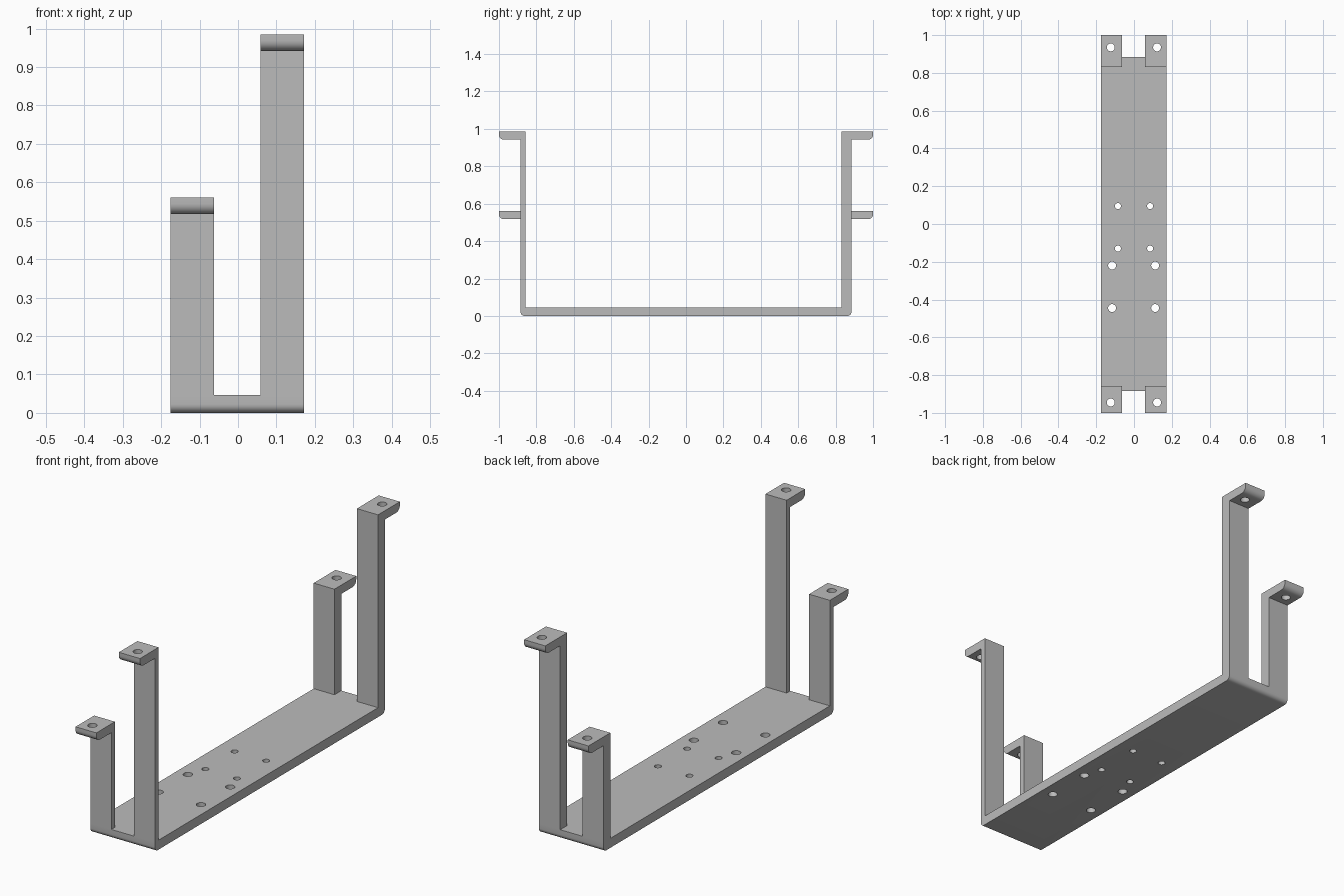
import bpy, bmesh, math

if "Cube" in bpy.data.objects:
    bpy.data.objects.remove(bpy.data.objects["Cube"])

grey = bpy.data.materials.new("plain grey")
grey.diffuse_color = (0.5, 0.5, 0.5, 1)
grey.use_nodes = True
grey.node_tree.nodes["Principled BSDF"].inputs["Base Color"].default_value = grey.diffuse_color


def arc(cy, cz, r, a0, a1, n=6):
    """Points of a rounded corner, angles in degrees."""
    return [(cy + r * math.cos(math.radians(a0 + (a1 - a0) * i / n)),
             cz + r * math.sin(math.radians(a0 + (a1 - a0) * i / n))) for i in range(n + 1)]


def extrude(name, outline, x0, x1):
    """Extrude a (y, z) outline along x."""
    bm = bmesh.new()
    face = bm.faces.new([bm.verts.new((x0, y, z)) for y, z in outline])
    new = bmesh.ops.extrude_face_region(bm, geom=[face])["geom"]
    bmesh.ops.translate(bm, vec=(x1 - x0, 0, 0),
                        verts=[v for v in new if isinstance(v, bmesh.types.BMVert)])
    bmesh.ops.recalc_face_normals(bm, faces=bm.faces)
    mesh = bpy.data.meshes.new(name)
    bm.to_mesh(mesh)
    bm.free()
    mesh.materials.append(grey)
    obj = bpy.data.objects.new(name, mesh)
    bpy.context.collection.objects.link(obj)
    return obj


def finish(obj, holes):
    """Drill vertical (x, y, radius) holes, then smooth the rounded corners."""
    bm = bmesh.new()
    for x, y, r in holes:
        made = bmesh.ops.create_cone(bm, cap_ends=True, segments=24, radius1=r, radius2=r, depth=3)
        bmesh.ops.translate(bm, vec=(x, y, 0.5), verts=made["verts"])
    mesh = bpy.data.meshes.new("drill")
    bm.to_mesh(mesh)
    bm.free()
    mesh.materials.append(grey)
    drill = bpy.data.objects.new("drill", mesh)
    bpy.context.collection.objects.link(drill)
    drill.hide_render = True
    mod = obj.modifiers.new("holes", 'BOOLEAN')
    mod.operation, mod.solver, mod.object = 'DIFFERENCE', 'EXACT', drill
    bpy.ops.object.select_all(action='DESELECT')
    bpy.context.view_layer.objects.active = obj
    obj.select_set(True)
    bpy.ops.object.modifier_apply(modifier=mod.name)
    bpy.data.objects.remove(drill)
    bpy.ops.object.shade_smooth_by_angle(angle=math.radians(30))


OUT, TOP, R = 0.885, 0.046, 0.022   # outer leg face, base top, corner radius

# Base plate with rounded lower ends and two groups of four holes
base = extrude("base_plate",
               [(-OUT, TOP)] + arc(-OUT + R, R, R, 180, 270)
               + arc(OUT - R, R, R, 270, 360) + [(OUT, TOP)], -0.175, 0.172)
finish(base, [(x, y, 0.016) for x in (-0.085, 0.085) for y in (0.095, -0.13)]
       + [(x, y, 0.021) for x in (-0.116, 0.112) for y in (-0.22, -0.445)])

# Four legs, each with an outward mounting tab and a screw hole
for side, x0, x1, height, hole_x in (("short", -0.175, -0.063, 0.56, -0.123),
                                     ("tall", 0.058, 0.172, 0.985, 0.122)):
    for end, s, inner, hole_y in (("front", -1, 0.857, 0.945), ("back", 1, 0.832, 0.935)):
        low, r = height - 0.043, 0.027
        outline = ([(inner, TOP), (OUT, TOP), (OUT, low)]
                   + arc(1 - r, low + r, r, 270, 360) + [(1, height), (inner, height)])
        leg = extrude(f"{end}_{side}_leg", [(s * y, z) for y, z in outline], x0, x1)
        finish(leg, [(hole_x, s * hole_y, 0.021)])
